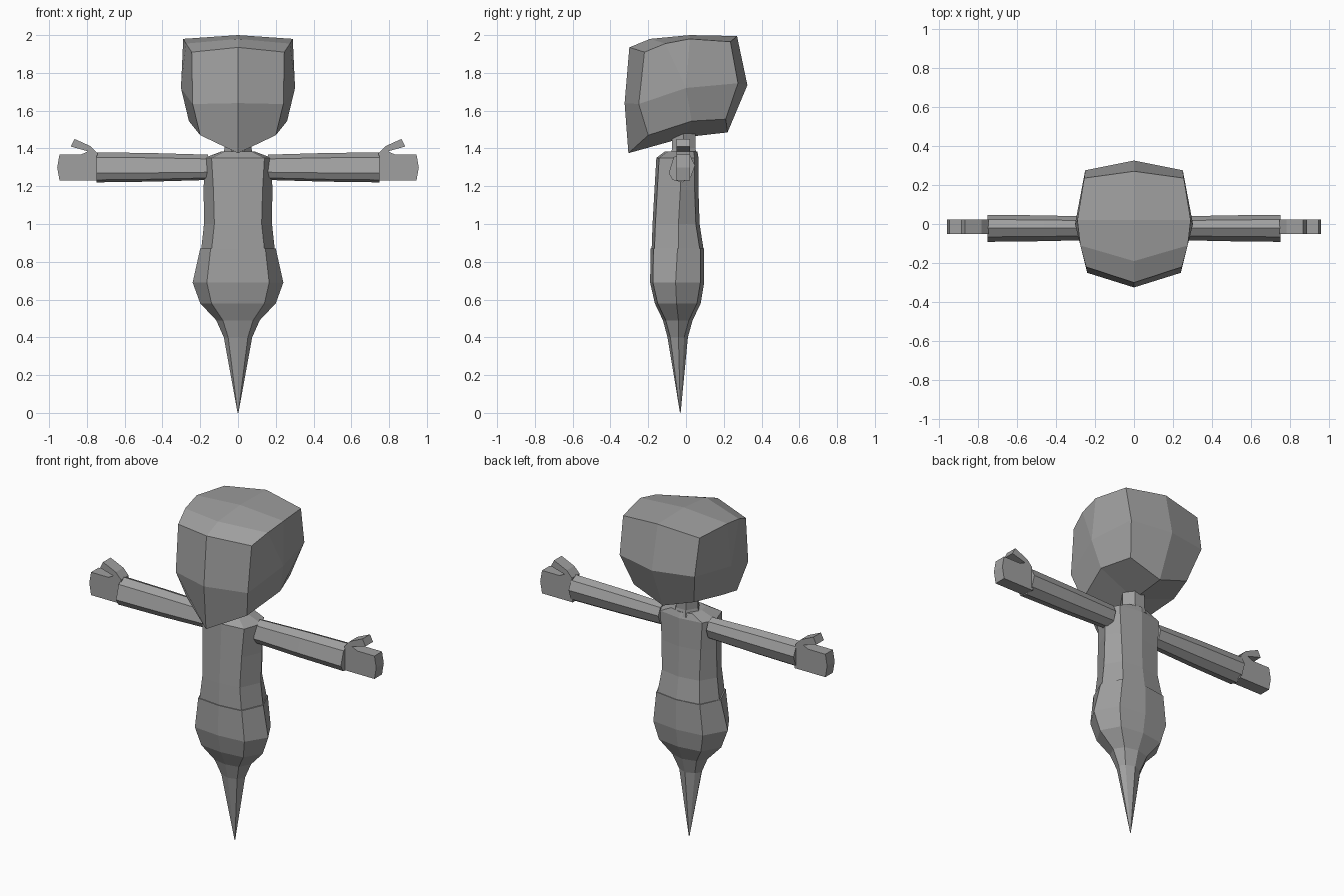
import bpy, bmesh

grey = bpy.data.materials.new("plain grey")
grey.diffuse_color = (0.35, 0.35, 0.35, 1)


def make(name, verts, faces):
    bm = bmesh.new()
    vs = [bm.verts.new(v) for v in verts]
    for f in faces:
        bm.faces.new([vs[i] for i in f])
    bmesh.ops.remove_doubles(bm, verts=bm.verts, dist=0.0005)
    bmesh.ops.recalc_face_normals(bm, faces=bm.faces)
    me = bpy.data.meshes.new(name)
    bm.to_mesh(me)
    bm.free()
    me.materials.append(grey)
    ob = bpy.data.objects.new(name, me)
    bpy.context.collection.objects.link(ob)
    return ob


def loft(name, rings):
    """Skin a list of equal-sized rings and cap both ends."""
    n = len(rings[0])
    verts = [p for r in rings for p in r]
    faces = [(k * n + i, k * n + (i + 1) % n, (k + 1) * n + (i + 1) % n, (k + 1) * n + i)
             for k in range(len(rings) - 1) for i in range(n)]
    last = (len(rings) - 1) * n
    faces += [tuple(range(n)), tuple(range(last, last + n))]
    return make(name, verts, faces)


def mirror(ob):
    ob.modifiers.new("mirror", 'MIRROR').use_axis[0] = True


def body_ring(z, w, c, front, back, side):
    """Eight-sided slice: half width, corner half width, front, back and side depth."""
    fy, by = front + 0.015, back - 0.02
    return [(0, front, z), (c, fy, z), (w, side, z), (c, by, z),
            (0, back, z), (-c, by, z), (-w, side, z), (-c, fy, z)]


# Torso with sloped shoulders
loft("torso", [body_ring(*r) for r in (
    (0.865, 0.195, 0.14, -0.182, 0.093, -0.04),
    (1.00, 0.18, 0.125, -0.177, 0.072, -0.04),
    (1.18, 0.182, 0.13, -0.167, 0.066, -0.03),
    (1.35, 0.178, 0.14, -0.157, 0.066, -0.03),
    (1.385, 0.085, 0.07, -0.11, 0.06, -0.03))])

# Hips narrowing into a pointed tail
tip = 0.004
tail = [body_ring(*r) for r in (
    (0.87, 0.20, 0.145, -0.187, 0.096, -0.045),
    (0.69, 0.24, 0.165, -0.19, 0.096, -0.055),
    (0.58, 0.20, 0.14, -0.165, 0.078, -0.05),
    (0.49, 0.115, 0.08, -0.122, 0.035, -0.04),
    (0.40, 0.075, 0.052, -0.098, 0.01, -0.04))]
tail.append([(x * 0.03, -0.03 + (y + 0.04) * 0.03, 0) for x, y, z in tail[-1]])
loft("tail", tail)

# Neck
loft("neck", [[(x * s, -0.012 + y * s, z) for x, y in
               ((0.035, -0.065), (0.075, 0), (0.035, 0.065),
                (-0.035, 0.065), (-0.075, 0), (-0.035, -0.065))]
              for z, s in ((1.36, 1.1), (1.40, 0.95), (1.50, 0.95))])

# Head: a centre loop and a side loop, starting at the chin and going over the top
centre = [(0, -0.305, 1.375), (0, -0.325, 1.64), (0, -0.30, 1.935),
          (0, -0.19, 1.98), (0, 0.02, 2.0), (0, 0.27, 1.995),
          (0, 0.325, 1.735), (0, 0.22, 1.485), (0, 0.0, 1.46)]
side = [(0.20, -0.20, 1.47), (0.24, -0.25, 1.635), (0.245, -0.22, 1.91),
        (0.275, -0.11, 1.955), (0.29, 0.02, 1.98), (0.255, 0.235, 1.965),
        (0.25, 0.275, 1.745), (0.20, 0.21, 1.555), (0.26, 0.03, 1.545)]
faces = [(i, (i + 1) % 9, 9 + (i + 1) % 9, 9 + i) for i in range(9)]
faces += [(9, 10, 18, 17), (10, 11, 12, 18), (12, 13, 18), (13, 14, 15, 18), (15, 16, 17, 18)]
mirror(make("head", centre + side + [(0.302, 0.0, 1.72)], faces))

# Arms
section = [(-0.09, 1.27), (-0.065, 1.352), (-0.02, 1.378), (0.022, 1.36),
           (0.046, 1.31), (0.025, 1.25), (-0.02, 1.222), (-0.07, 1.235)]
mirror(loft("arm", [[(x, -0.022 + (y + 0.022) * s, 1.30 + (z - 1.30) * s) for y, z in section]
                    for x, s in ((0.16, 0.86), (0.46, 0.97), (0.75, 1.02))]))

# Hands with raised thumbs
outline = [(0.74, 1.23), (0.945, 1.23), (0.957, 1.30), (0.945, 1.368), (0.83, 1.368),
           (0.795, 1.385), (0.885, 1.41), (0.865, 1.45), (0.78, 1.412), (0.745, 1.375)]
mirror(loft("hand", [[(x, y, z) for x, z in outline] for y in (-0.05, 0.022)]))
